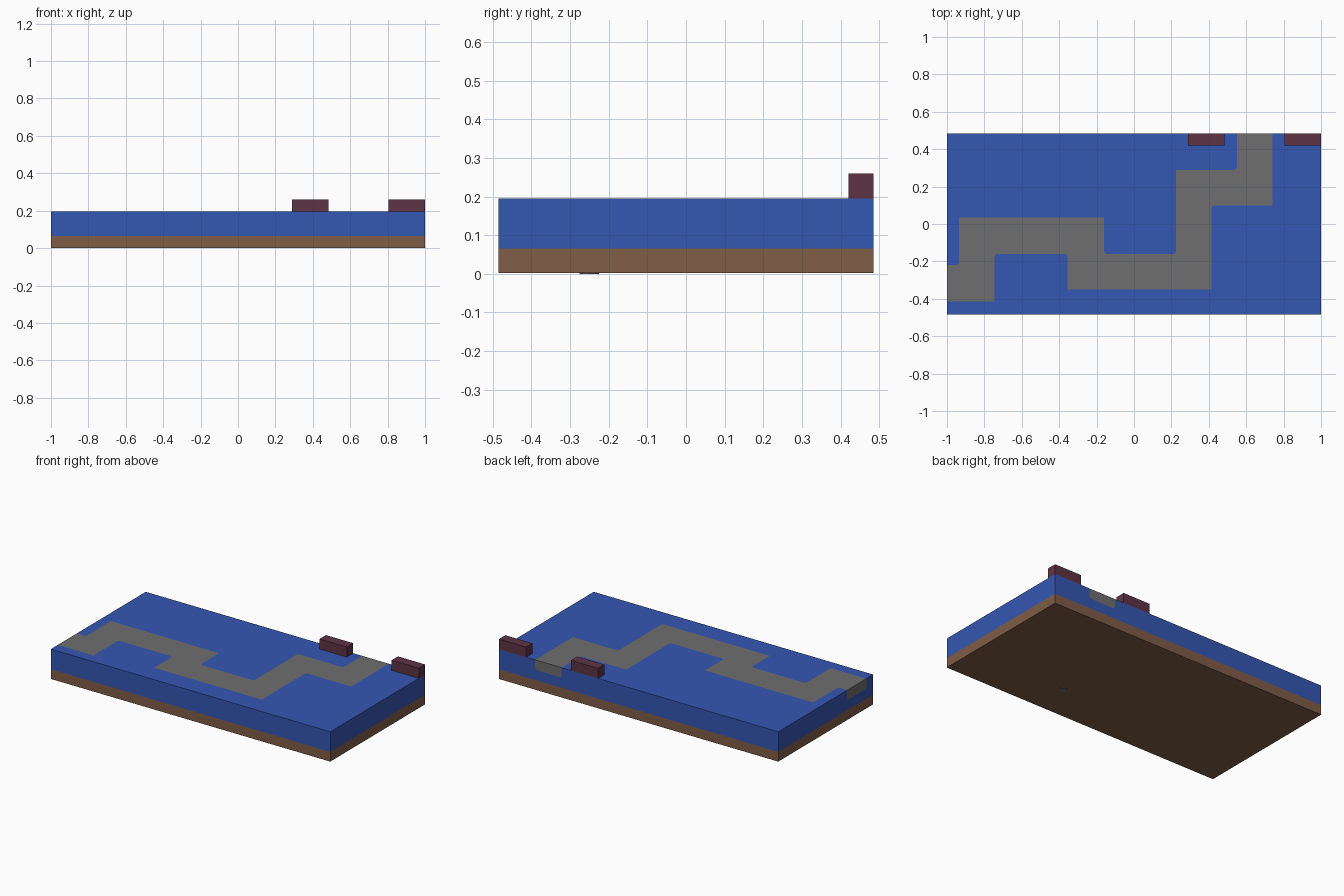
import bpy
import bmesh
from mathutils import Vector

cube = bpy.data.objects.get("Cube")
if cube:
    bpy.data.objects.remove(cube, do_unlink=True)

HALF_Y = 0.485
BASE_TOP, GROUND_TOP, BLOCK_TOP = 0.065, 0.195, 0.26


def material(name, rgb):
    mat = bpy.data.materials.new(name)
    mat.use_nodes = True
    mat.diffuse_color = (*rgb, 1)
    bsdf = next(n for n in mat.node_tree.nodes if n.type == 'BSDF_PRINCIPLED')
    bsdf.inputs["Base Color"].default_value = (*rgb, 1)
    return mat


blue = material("blue", (0.034, 0.095, 0.445))
brown = material("brown", (0.209, 0.109, 0.061))
gray = material("gray", (0.156, 0.156, 0.156))
maroon = material("maroon", (0.112, 0.034, 0.058))


def finish(name, bm, mat):
    bmesh.ops.recalc_face_normals(bm, faces=bm.faces)
    mesh = bpy.data.meshes.new(name)
    bm.to_mesh(mesh)
    bm.free()
    mesh.materials.append(mat)
    obj = bpy.data.objects.new(name, mesh)
    bpy.context.scene.collection.objects.link(obj)
    return obj


def box(name, low, high, mat):
    bm = bmesh.new()
    bmesh.ops.create_cube(bm, size=1)
    low, high = Vector(low), Vector(high)
    for v in bm.verts:
        v.co = (low + high) / 2 + v.co * (high - low)
    return finish(name, bm, mat)


def cut(obj, cutter, operation):
    mod = obj.modifiers.new("cut", 'BOOLEAN')
    mod.operation, mod.solver, mod.object = operation, 'EXACT', cutter
    graph = bpy.context.evaluated_depsgraph_get()
    mesh = bpy.data.meshes.new_from_object(obj.evaluated_get(graph))
    mat = obj.data.materials[0]
    obj.modifiers.clear()
    obj.data = mesh
    mesh.materials.clear()
    mesh.materials.append(mat)
    for poly in mesh.polygons:
        poly.material_index = 0


# Winding channel shape, running past the slab at both ends
outline = [(-1.1, -.415), (-.745, -.415), (-.745, -.16), (-.355, -.16),
           (-.355, -.35), (.415, -.35), (.415, .1), (.74, .1),
           (.74, .6), (.55, .6), (.55, .29), (.225, .29),
           (.225, -.16), (-.16, -.16), (-.16, .035), (-.935, .035),
           (-.935, -.22), (-1.1, -.22)]
bm = bmesh.new()
verts = [bm.verts.new((x, y, 0.13)) for x, y in outline]
bm.faces.new(verts)
inner = []
for i, v in enumerate(verts):
    a = v.co - verts[i - 1].co
    b = verts[(i + 1) % len(verts)].co - v.co
    if a.x * b.y - a.y * b.x < 0:
        inner.append(v)
bmesh.ops.bevel(bm, geom=inner, offset=0.015, segments=2, profile=0.5,
                affect='VERTICES')
rim = list(bm.edges)
top = bmesh.ops.extrude_face_region(bm, geom=list(bm.faces), use_keep_orig=True)
for v in top["geom"]:
    if isinstance(v, bmesh.types.BMVert):
        v.co.z = 0.3
bmesh.ops.recalc_face_normals(bm, faces=bm.faces)
bmesh.ops.bevel(bm, geom=rim, offset=0.015, segments=2, profile=0.5,
                affect='EDGES')
channel = finish("channel_cutter", bm, gray)
channel.hide_render = True

# Slab layers and the path set flush into the upper one
box("base_layer", (-1, -HALF_Y, 0.002), (1, HALF_Y, BASE_TOP), brown)
slab = ((-1, -HALF_Y, BASE_TOP), (1, HALF_Y, GROUND_TOP))
cut(box("ground_layer", *slab, blue), channel, 'DIFFERENCE')
cut(box("path", *slab, gray), channel, 'INTERSECT')
bpy.data.objects.remove(channel, do_unlink=True)

# Blocks along the back edge
for name, x in (("right_block", 0.29), ("left_block", 0.805)):
    box(name, (x, 0.42, GROUND_TOP), (x + 0.195, HALF_Y, BLOCK_TOP), maroon)

# Small stud under the base
bm = bmesh.new()
bmesh.ops.create_cone(bm, cap_ends=True, segments=8, radius1=0.025,
                      radius2=0.025, depth=0.004)
bmesh.ops.translate(bm, verts=bm.verts, vec=(0.325, -0.25, 0.002))
finish("underside_stud", bm, gray)
